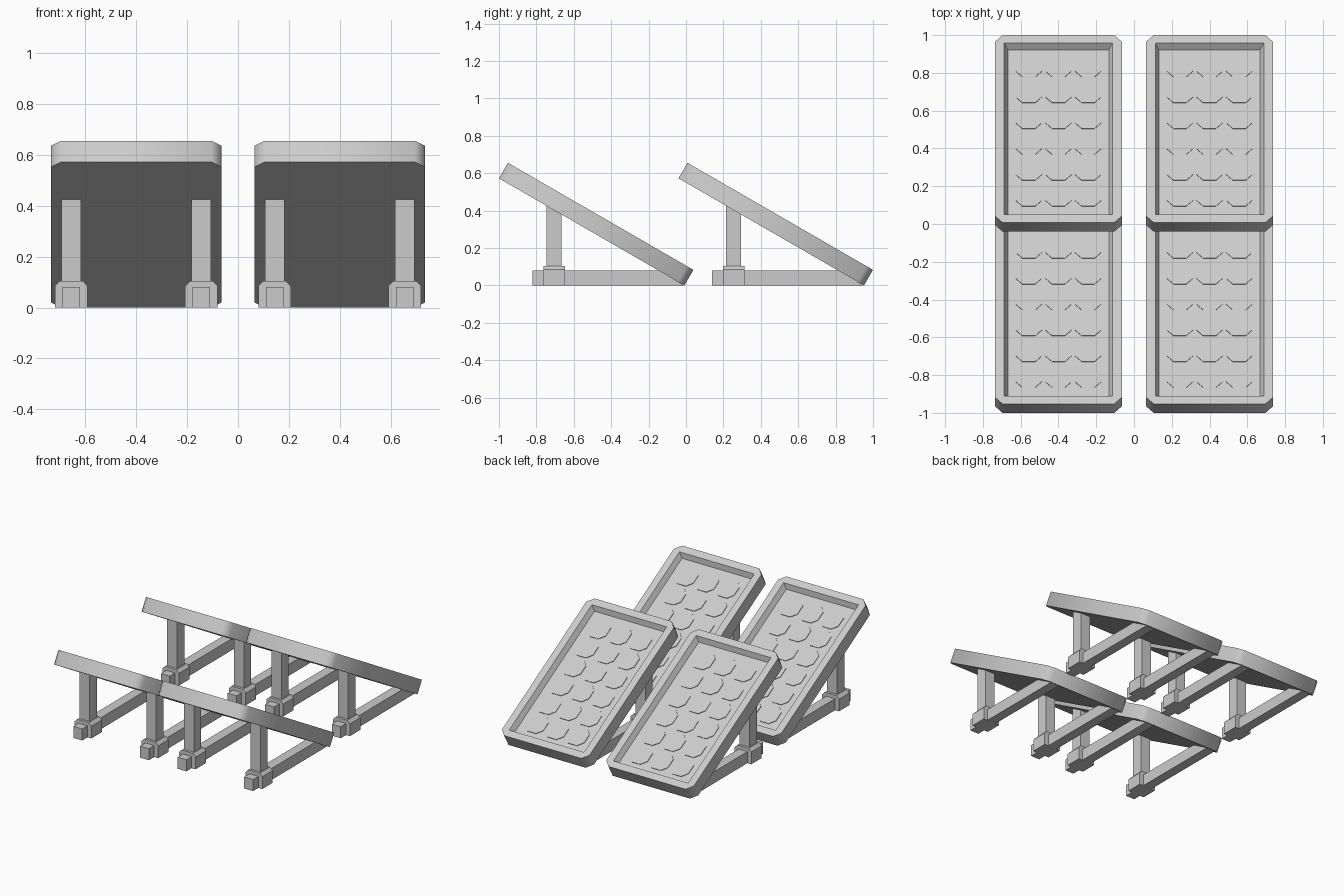
import bpy, math
from mathutils import Matrix

if "Cube" in bpy.data.objects:
    bpy.data.objects.remove(bpy.data.objects["Cube"])

W, L, T = 0.672, 1.145, 0.096      # panel width, slope length, thickness
LIP, WALL, DEPTH = 0.049, 0.02, 0.035
TILT = math.radians(30)
TOP_Z = L * math.sin(TILT)


def make(name, verts, faces, matrix):
    me = bpy.data.meshes.new(name)
    me.from_pydata(verts, [], faces)
    ob = bpy.data.objects.new(name, me)
    bpy.context.collection.objects.link(ob)
    ob.matrix_world = matrix
    return ob


def chamfered(hx, hy, c, z, cy=0):
    # rectangle with cut corners, counter-clockwise from the bottom edge
    pts = [(-hx + c, -hy), (hx - c, -hy), (hx, -hy + c), (hx, hy - c),
           (hx - c, hy), (-hx + c, hy), (-hx, hy - c), (-hx, -hy + c)]
    return [(x, y + cy, z) for x, y in pts]


def rect(hx, hy, z):
    return [(-hx, -hy, z), (hx, -hy, z), (hx, hy, z), (-hx, hy, z)]


def prism(name, profile, axis, a, b, matrix):
    # extrude a 2D profile along x (profile y,z) or y (profile x,z)
    put = (lambda p, t: (t, p[0], p[1])) if axis == 'x' else (lambda p, t: (p[0], t, p[1]))
    n = len(profile)
    verts = [put(p, t) for t in (a, b) for p in profile]
    faces = [(i, (i + 1) % n, n + (i + 1) % n, n + i) for i in range(n)]
    faces += [tuple(reversed(range(n))), tuple(range(n, 2 * n))]
    if axis == 'y':
        faces = [tuple(reversed(f)) for f in faces]
    return make(name, verts, faces, matrix)


def panel_frame(matrix):
    hx, hy = W / 2, L / 2
    verts = chamfered(hx, hy, 0.04, 0) + chamfered(hx, hy, 0.04, T)
    verts += rect(hx - LIP, hy - LIP, T)
    verts += rect(hx - LIP - WALL, hy - LIP - WALL, T - DEPTH)
    faces = [tuple(reversed(range(8))), (20, 21, 22, 23)]
    faces += [(i, (i + 1) % 8, 8 + (i + 1) % 8, 8 + i) for i in range(8)]
    for k in range(4):
        j = (k + 1) % 4
        a, b, c = 8 + 2 * k, 9 + 2 * k, 8 + (2 * k + 2) % 8
        faces += [(a, b, 16 + j, 16 + k), (b, c, 16 + j), (16 + k, 16 + j, 20 + j, 20 + k)]
    ob = make("panel_frame", verts, faces, matrix)
    bpy.ops.object.select_all(action='DESELECT')
    ob.select_set(True)
    bpy.context.view_layer.objects.active = ob
    bpy.ops.object.shade_smooth_by_angle(angle=math.radians(50))


def solar_cells(matrix):
    # 3 x 6 grid of thin cut-corner tiles
    verts, faces = [], []
    for r in range(6):
        for c in range(3):
            dx, dy = (c - 1) * 0.157, (r - 2.5) * 0.158 + 0.01
            n = len(verts)
            for z in (T - DEPTH - 0.002, T - DEPTH + 0.004):
                verts += [(x + dx, y + dy, z) for x, y, z in chamfered(0.069, 0.069, 0.035, z)]
            faces.append(tuple(range(n + 8, n + 16)))
            faces += [(n + i, n + (i + 1) % 8, n + 8 + (i + 1) % 8, n + 8 + i) for i in range(8)]
    make("solar_cells", verts, faces, matrix)


def under_z(y):
    # height of the panel underside, y measured in the front row
    return TOP_Z - (y + 1) * math.tan(TILT)


for px in (-0.4, 0.4):
    for row in (0, 0.96):
        # tilted panel
        m = (Matrix.Translation((px, row - 1, TOP_Z)) @ Matrix.Rotation(-TILT, 4, 'X')
             @ Matrix.Translation((0, L / 2, 0)))
        panel_frame(m)
        solar_cells(m)
        # two supports per panel
        for s in (-0.256, 0.256):
            m = Matrix.Translation((px + s, row, 0))
            prism("base_rail", [(-0.82, 0), (-0.012, 0), (-0.14, 0.08), (-0.82, 0.08)],
                  'x', -0.034, 0.034, m)
            y0, y1 = -0.745, -0.665
            prism("support_post", [(y0, 0.05), (y1, 0.05), (y1, under_z(y1) + 0.005),
                                   (y0, under_z(y0) + 0.005)], 'x', -0.038, 0.038, m)
            prism("post_collar", [(-0.064, 0), (0.064, 0), (0.064, 0.085), (0.044, 0.105),
                                  (-0.044, 0.105), (-0.064, 0.085)], 'y', -0.762, -0.648, m)
